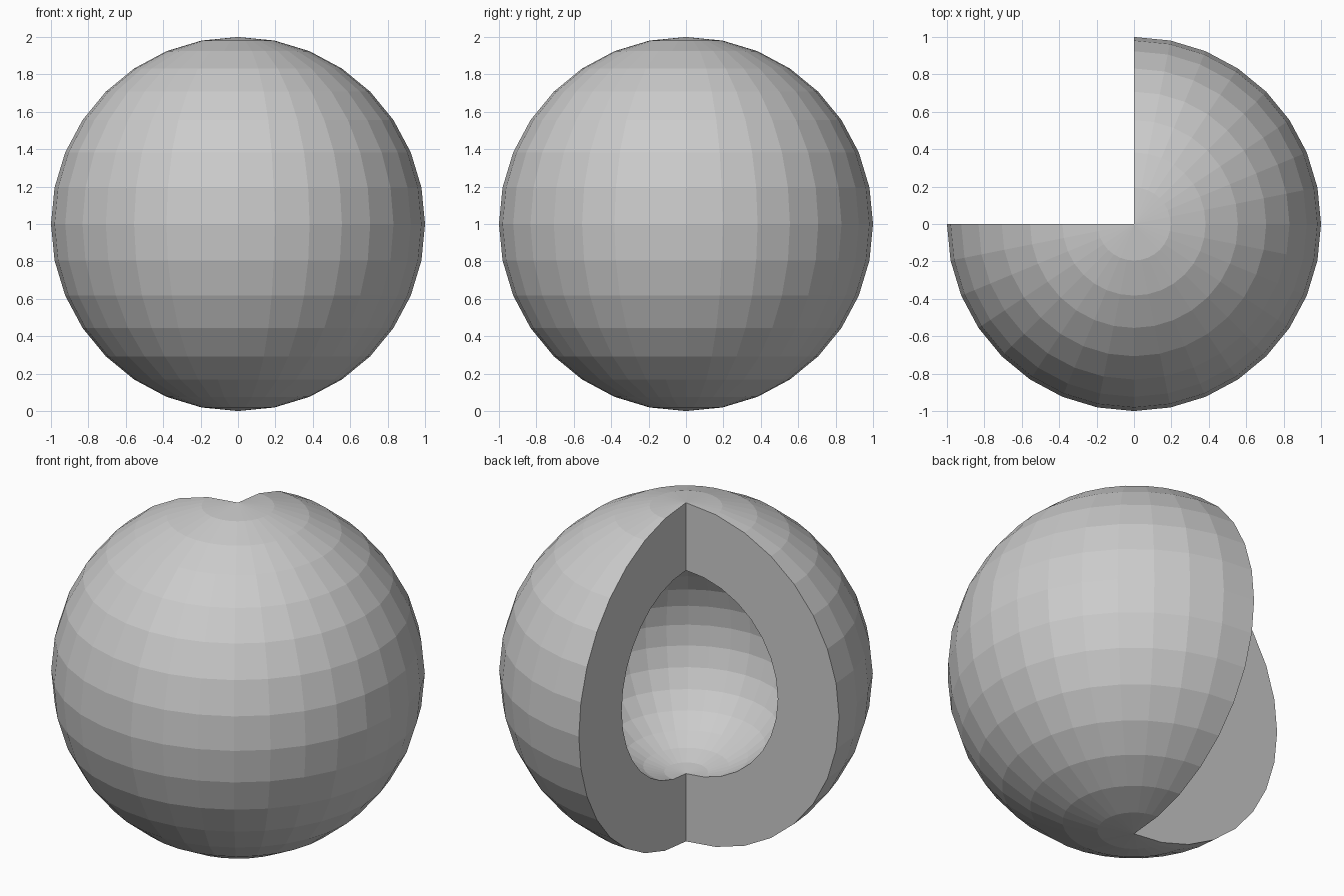
import bpy, bmesh
from math import sin, cos, pi, radians
from mathutils import Matrix, Vector

if "Cube" in bpy.data.objects:
    bpy.data.objects.remove(bpy.data.objects["Cube"])

OUTER, INNER, CENTRE = 1.0, 0.6, Vector((0, 0, 1))
SEGMENTS, RINGS = 32, 16


def arc(radius, angle):
    """Half circle from the top pole to the bottom pole, turned about z."""
    pts = []
    for i in range(RINGS + 1):
        t = pi * i / RINGS
        pts.append(CENTRE + Vector((radius * sin(t) * cos(angle),
                                    radius * sin(t) * sin(angle),
                                    radius * cos(t))))
    return pts


bm = bmesh.new()

# Outer and inner skins: half circles swept through three quarters of a turn
for radius in (OUTER, INNER):
    vs = [bm.verts.new(p) for p in arc(radius, pi)]
    es = [bm.edges.new(pair) for pair in zip(vs, vs[1:])]
    bmesh.ops.spin(bm, geom=vs + es, cent=CENTRE, axis=(0, 0, 1),
                   angle=radians(270), steps=SEGMENTS * 3 // 4)

# Flat cut faces: one half ring split at the equator into two quarter rings
mid = RINGS // 2
for angle in (pi, pi / 2):
    out, inn = arc(OUTER, angle), arc(INNER, angle)
    for a, b in ((0, mid), (mid, RINGS)):
        ring = out[a:b + 1] + inn[a:b + 1][::-1]
        bm.faces.new([bm.verts.new(p) for p in ring])

bmesh.ops.remove_doubles(bm, verts=bm.verts, dist=1e-4)
bmesh.ops.dissolve_degenerate(bm, edges=bm.edges, dist=1e-5)
bmesh.ops.recalc_face_normals(bm, faces=bm.faces)

mesh = bpy.data.meshes.new("cutaway_shell")
bm.to_mesh(mesh)
bm.free()

# Make sure the skin faces outward
top = max(mesh.polygons, key=lambda p: (p.center - CENTRE).length)
if top.normal.dot(top.center - CENTRE) < 0:
    mesh.flip_normals()

shell = bpy.data.objects.new("cutaway_shell", mesh)
bpy.context.collection.objects.link(shell)
